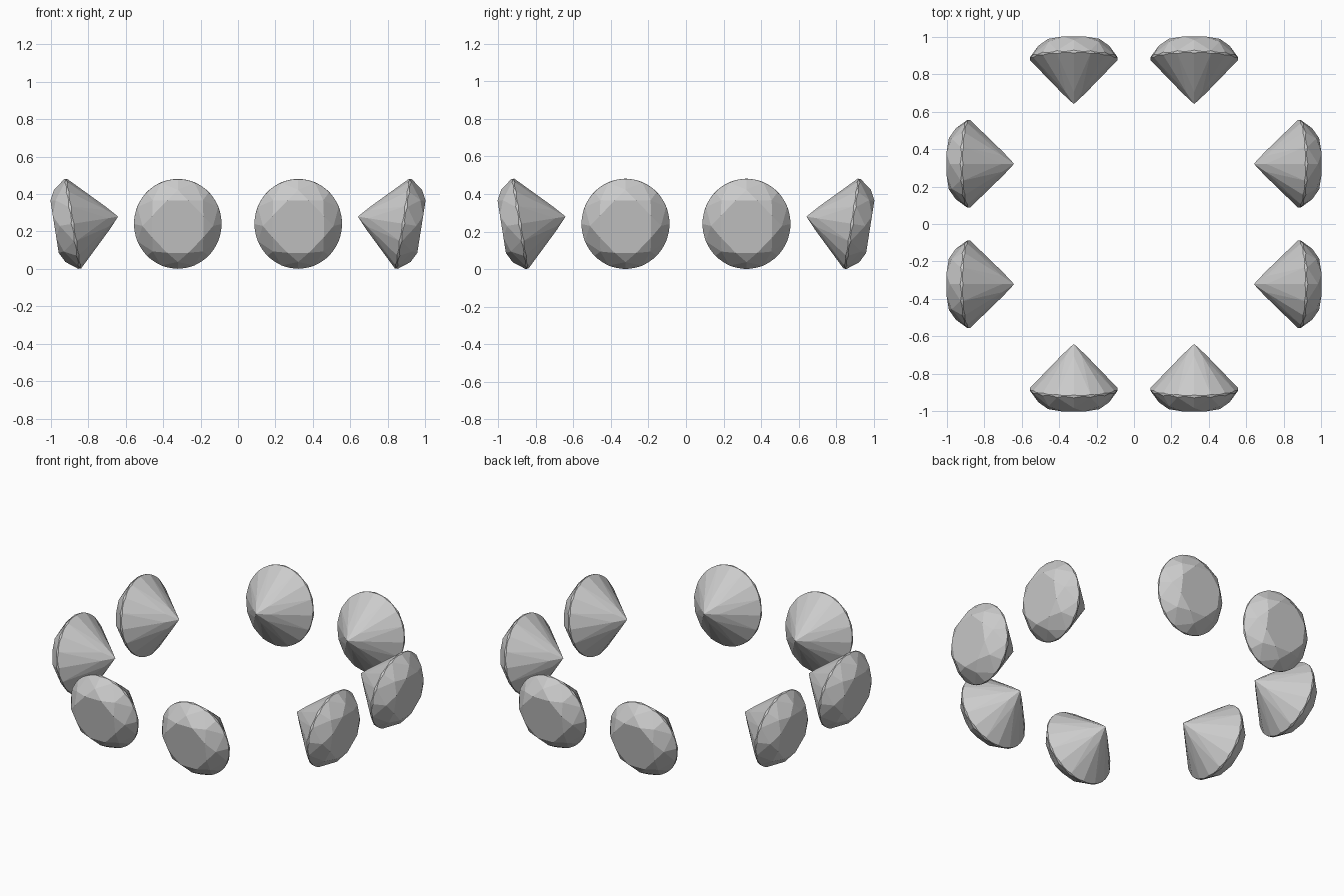
import bpy, bmesh
from math import pi, sin, cos, radians
from mathutils import Vector, Matrix

if "Cube" in bpy.data.objects:
    bpy.data.objects.remove(bpy.data.objects["Cube"])

R, TABLE, CROWN, PAV, GIRDLE = 0.234, 0.148, 0.098, 0.246, 0.008
STEP = pi / 4


def pol(r, a, z):
    return Vector((r * cos(a), r * sin(a), z))


def cut(bm, p, q, r):
    # slice off everything outside the plane through three points
    n = (q - p).cross(r - p).normalized()
    if n.dot(p) < 0:
        n = -n
    geom = bm.verts[:] + bm.edges[:] + bm.faces[:]
    res = bmesh.ops.bisect_plane(bm, geom=geom, dist=1e-6, plane_co=p,
                                 plane_no=n, clear_outer=True)
    edges = [e for e in bm.edges if e.is_boundary]
    if edges:
        bmesh.ops.contextual_create(bm, geom=edges)


def brilliant():
    bm = bmesh.new()
    # round blank, then facets are ground off
    bmesh.ops.create_cone(bm, cap_ends=True, segments=64, radius1=R, radius2=R, depth=1)
    culet = Vector((0, 0, -PAV))
    cut(bm, pol(1, 0, CROWN), pol(1, 2, CROWN), pol(1, 4, CROWN))
    for i in range(8):
        a = i * STEP + STEP / 2          # table corners
        tip = pol(R, a, GIRDLE)
        corner = pol(TABLE, a, CROWN)
        side = Vector((-sin(a), cos(a), 0))
        # crown mains and pavilion mains
        cut(bm, tip, corner, tip + side)
        low = pol(R, a, -GIRDLE)
        cut(bm, low, culet, low + side)
        # kite side corners shared by mains, stars and girdle facets
        slope = (CROWN - GIRDLE) / (R - TABLE)
        rk = 0.189
        zk = GIRDLE + slope * (R - rk * cos(STEP / 2))
        b = a + STEP / 2
        kite = pol(rk, b, zk)
        cut(bm, corner, pol(TABLE, a + STEP, CROWN), kite)
        rl = 0.06
        zl = -GIRDLE - (PAV - GIRDLE) * (1 - rl * cos(STEP / 2) / R)
        lower = pol(rl, b, zl)
        for t in (a, a + STEP):
            cut(bm, pol(R, t, GIRDLE), pol(R, b, GIRDLE), kite)
            cut(bm, pol(R, t, -GIRDLE), pol(R, b, -GIRDLE), lower)
    bmesh.ops.remove_doubles(bm, verts=bm.verts[:], dist=1e-4)
    bmesh.ops.recalc_face_normals(bm, faces=bm.faces[:])
    me = bpy.data.meshes.new("brilliant_gem")
    bm.to_mesh(me)
    bm.free()
    return me


mesh = brilliant()
# local z becomes outward (+x), tipped 9 degrees downward, slightly taller than wide
place = (Matrix.Translation((0.884, 0, 0.241)) @ Matrix.Rotation(radians(99), 4, 'Y')
         @ Matrix.Diagonal((1.035, 1, 1, 1)))
for k, name in enumerate(("right", "back", "left", "front")):
    for j, s in enumerate((-1, 1)):
        ob = bpy.data.objects.new(f"{name}_gem_{j + 1}", mesh)
        bpy.context.collection.objects.link(ob)
        ob.matrix_world = (Matrix.Rotation(k * pi / 2, 4, 'Z')
                           @ Matrix.Translation((0, s * 0.322, 0)) @ place)
